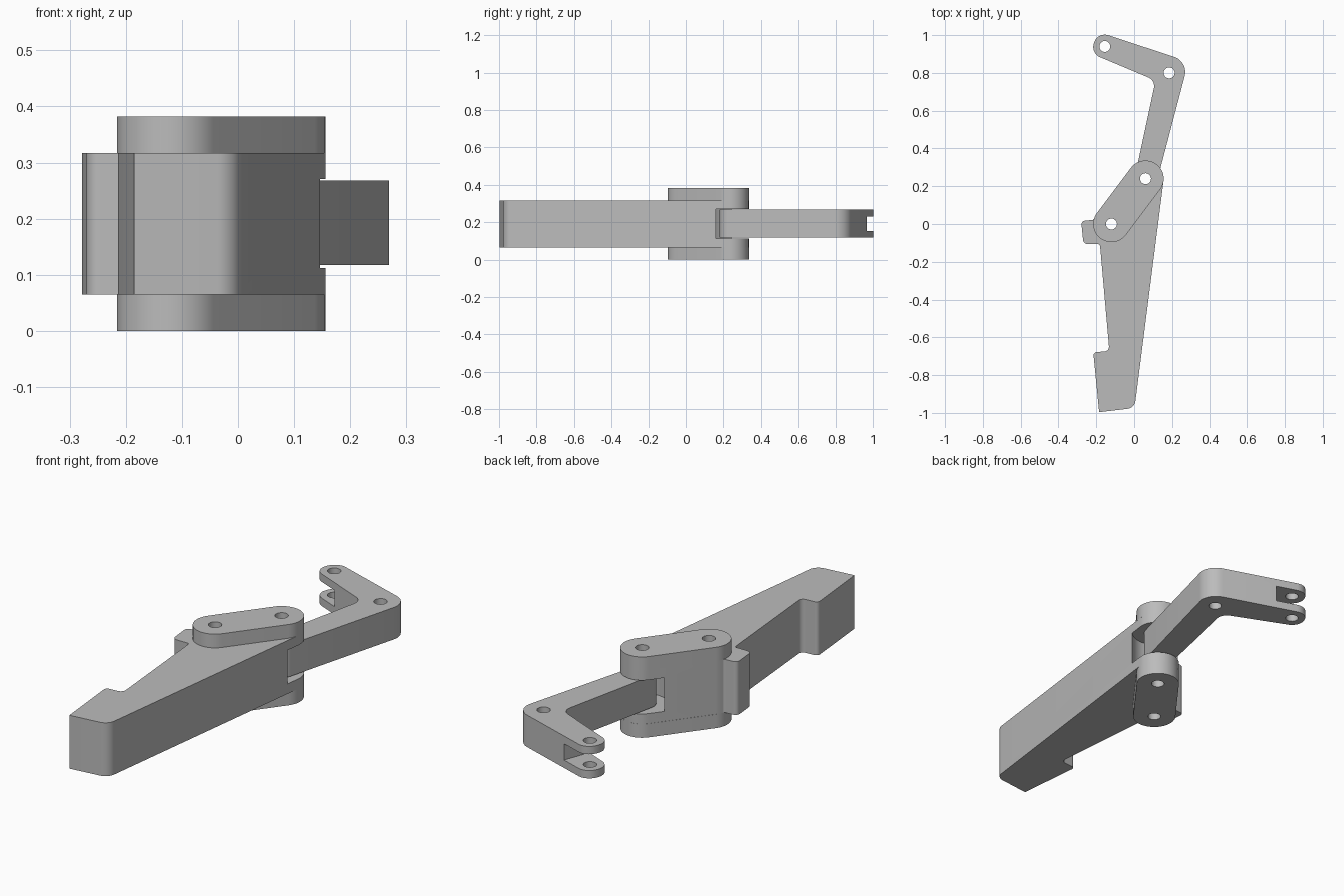
import bpy, bmesh, math
from mathutils import Vector

cube = bpy.data.objects.get("Cube")
if cube:
    bpy.data.objects.remove(cube, do_unlink=True)

grey = bpy.data.materials.new("plain_grey")
grey.use_nodes = True
grey.diffuse_color = (0.5, 0.5, 0.5, 1)
grey.node_tree.nodes["Principled BSDF"].inputs["Base Color"].default_value = (0.5, 0.5, 0.5, 1)

# Pivot centres and shared sizes
REAR, FRONT = Vector((0.06, 0.24)), Vector((-0.12, 0.0))
ELBOW, TIP = Vector((0.185, 0.80)), Vector((-0.155, 0.94))
LINK_R, HOLE_R = 0.096, 0.029
HEIGHT, PLATE = 0.382, 0.065


def rounded(corners, steps=12):
    """Outline from (x, y, radius) corners, each replaced by a tangent arc."""
    out = []
    for i, (x, y, r) in enumerate(corners):
        p = Vector((x, y))
        if r == 0:
            out.append(p)
            continue
        u = (Vector(corners[i - 1][:2]) - p).normalized()
        v = (Vector(corners[(i + 1) % len(corners)][:2]) - p).normalized()
        half = u.angle(v) / 2
        c = p + (u + v).normalized() * r / math.sin(half)
        s, e = p + u * r / math.tan(half) - c, p + v * r / math.tan(half) - c
        turn = math.pi - 2 * half
        for k in range(steps + 1):
            a = turn * k / steps
            out.append(c + (s * math.sin(turn - a) + e * math.sin(a)) / math.sin(turn))
    return out


def circle(c, r, n=48):
    return [c + Vector((math.cos(a), math.sin(a))) * r
            for a in (math.tau * k / n for k in range(n))]


def prism(name, outline, z0, z1):
    bm = bmesh.new()
    verts = [bm.verts.new((p.x, p.y, z0)) for p in outline]
    bmesh.ops.remove_doubles(bm, verts=verts, dist=0.0005)
    face = bm.faces.new([v for v in verts if v.is_valid])
    top = bmesh.ops.extrude_face_region(bm, geom=[face])["geom"]
    bmesh.ops.translate(bm, vec=(0, 0, z1 - z0),
                        verts=[g for g in top if isinstance(g, bmesh.types.BMVert)])
    bmesh.ops.recalc_face_normals(bm, faces=bm.faces)
    mesh = bpy.data.meshes.new(name)
    bm.to_mesh(mesh)
    bm.free()
    mesh.materials.append(grey)
    obj = bpy.data.objects.new(name, mesh)
    bpy.context.collection.objects.link(obj)
    return obj


def activate(obj):
    bpy.ops.object.select_all(action='DESELECT')
    obj.select_set(True)
    bpy.context.view_layer.objects.active = obj


def cut(obj, outline, z0, z1):
    cutter = prism("cutter", outline, z0, z1)
    cutter.hide_render = True
    activate(obj)
    mod = obj.modifiers.new("cut", 'BOOLEAN')
    mod.operation, mod.solver, mod.object = 'DIFFERENCE', 'EXACT', cutter
    bpy.ops.object.modifier_apply(modifier=mod.name)
    bpy.data.objects.remove(cutter, do_unlink=True)


def finish(obj, holes):
    for c in holes:
        cut(obj, circle(c, HOLE_R, 24), -0.1, HEIGHT + 0.1)
    activate(obj)
    bpy.ops.object.shade_smooth_by_angle(angle=math.radians(30))


# Link plates above and below the handle
d = (REAR - FRONT).normalized() * LINK_R
n = Vector((-d.y, d.x))
link_corners = [(*p, LINK_R * 0.999) for p in
                (FRONT - d + n, FRONT - d - n, REAR + d - n, REAR + d + n)]
for name, z in (("lower_link", 0), ("upper_link", HEIGHT - PLATE)):
    finish(prism(name, rounded(link_corners, 16), z, z + PLATE), (FRONT, REAR))

# Handle: tapered lever with hooked end, side stop and rounded fork
handle = prism("handle", rounded([
    (0.002, -0.974, 0.05), (0.162, 0.283, 0.094), (0.041, 0.373, 0.094),
    (-0.196, 0.057, 0), (-0.206, 0.042, 0), (-0.214, 0.022, 0.012),
    (-0.28, 0.016, 0.02), (-0.268, -0.106, 0.025), (-0.181, -0.106, 0.012),
    (-0.131, -0.673, 0.025), (-0.216, -0.679, 0.018), (-0.185, -0.996, 0)]),
    PLATE, HEIGHT - PLATE)
cut(handle, circle(REAR, 0.117), 0.112, 0.271)
finish(handle, (FRONT, REAR))

# Bent arm with a forked tip
arm = prism("bent_arm", rounded([
    (0.105, 0.168, 0.058), (0.287, 0.860, 0.085), (-0.190, 1.017, 0.058),
    (-0.232, 0.905, 0.058), (0.113, 0.760, 0.05), (-0.008, 0.196, 0.054)]),
    0.117, 0.268)
along = Vector((0.94, -0.35)).normalized() * 0.1
across = Vector((-along.y, along.x))
cut(arm, [TIP - along - across, TIP + along - across,
          TIP + along + across, TIP - along + across], 0.154, 0.231)
finish(arm, (REAR, ELBOW, TIP))
